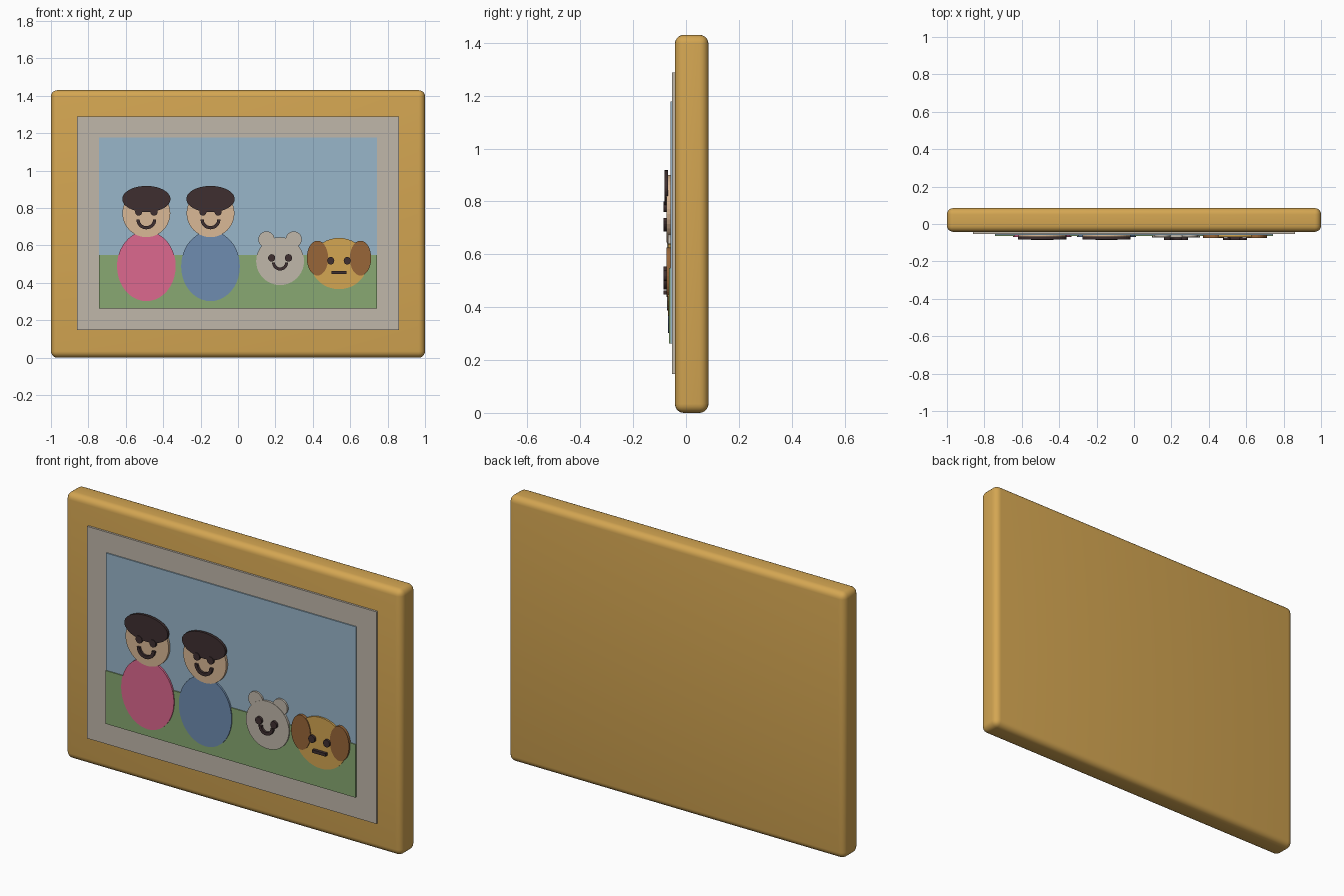
import bpy, bmesh
from math import sin, cos, pi

cube = bpy.data.objects.get("Cube")
if cube:
    bpy.data.objects.remove(cube, do_unlink=True)


def srgb(r, g, b):
    def lin(c):
        c /= 255
        return c / 12.92 if c < 0.04045 else ((c + 0.055) / 1.055) ** 2.4
    return (lin(r), lin(g), lin(b), 1)


def material(name, *rgb):
    m = bpy.data.materials.new(name)
    m.use_nodes = True
    m.diffuse_color = srgb(*rgb)
    m.node_tree.nodes["Principled BSDF"].inputs["Base Color"].default_value = srgb(*rgb)
    return m


gold = material("golden wood", 212, 166, 82)
mount = material("warm grey", 192, 183, 170)
sky_blue = material("sky blue", 152, 182, 202)
green = material("grass green", 136, 168, 114)
pink = material("pink", 220, 104, 143)
blue = material("denim blue", 110, 140, 176)
skin = material("skin", 218, 184, 150)
dark = material("dark brown", 62, 47, 48)
brown = material("ear brown", 152, 102, 56)


def plate(name, outline, back, front, mat):
    """Extrude an (x, z) outline between two depths."""
    bm = bmesh.new()
    face = bm.faces.new([bm.verts.new((x, front, z)) for x, z in outline])
    out = bmesh.ops.extrude_face_region(bm, geom=[face])
    for v in out["geom"]:
        if isinstance(v, bmesh.types.BMVert):
            v.co.y = back
    bmesh.ops.recalc_face_normals(bm, faces=bm.faces)
    mesh = bpy.data.meshes.new(name)
    bm.to_mesh(mesh)
    bm.free()
    mesh.materials.append(mat)
    ob = bpy.data.objects.new(name, mesh)
    bpy.context.collection.objects.link(ob)
    return ob


def panel(name, x0, x1, z0, z1, back, front, mat):
    return plate(name, [(x0, z0), (x1, z0), (x1, z1), (x0, z1)], back, front, mat)


def disc(name, x, z, rx, rz, back, front, mat, n=40):
    ring = [(x + rx * cos(2 * pi * i / n), z + rz * sin(2 * pi * i / n)) for i in range(n)]
    return plate(name, ring, back, front, mat)


def smile(name, x, z, r, width, drop):
    """Crescent band of constant width, hanging below z."""
    n = 14
    arc = [pi + pi * i / n for i in range(n + 1)]
    outer = [(x + r * cos(a), z + drop * sin(a)) for a in arc]
    inner = [(x + (r - width) * cos(a), z + (drop - width) * sin(a)) for a in reversed(arc)]
    return plate(name, outer + inner, -0.072, -0.085, dark)


def eyes(name, x, z, gap):
    for side, s in (("right", -1), ("left", 1)):
        disc(f"{name}_{side}_eye", x + s * gap, z, 0.019, 0.02, -0.072, -0.085, dark, 20)


# Frame with rounded edges
frame = panel("frame", -1, 1, 0, 1.43, 0.085, -0.042, gold)
bevel = frame.modifiers.new("rounded edges", "BEVEL")
bevel.width, bevel.segments = 0.034, 5
bpy.context.view_layer.objects.active = frame
frame.select_set(True)
bpy.ops.object.modifier_apply(modifier=bevel.name)
bpy.ops.object.shade_smooth_by_angle()

# Mount and landscape
panel("mount", -0.86, 0.86, 0.148, 1.288, -0.03, -0.053, mount)
panel("sky", -0.743, 0.743, 0.262, 1.178, -0.045, -0.059, sky_blue)
panel("grass", -0.743, 0.743, 0.262, 0.548, -0.045, -0.064, green)

# Two people
for name, x, shirt in (("first_person", -0.49, pink), ("second_person", -0.147, blue)):
    disc(name + "_body", x, 0.489, 0.157, 0.187, -0.055, -0.069, shirt)
    disc(name + "_head", x, 0.772, 0.128, 0.128, -0.058, -0.073, skin)
    disc(name + "_hair", x, 0.848, 0.129, 0.07, -0.068, -0.082, dark)
    eyes(name, x, 0.779, 0.041)
    smile(name + "_smile", x, 0.738, 0.053, 0.017, 0.052)

# Bear
for side, s in (("right", -1), ("left", 1)):
    disc(f"bear_{side}_ear", 0.225 + s * 0.073, 0.632, 0.043, 0.043, -0.055, -0.069, mount)
disc("bear_head", 0.225, 0.516, 0.128, 0.128, -0.055, -0.071, mount)
eyes("bear", 0.225, 0.533, 0.045)
smile("bear_smile", 0.225, 0.509, 0.043, 0.016, 0.043)

# Dog
disc("dog_head", 0.54, 0.503, 0.15, 0.137, -0.055, -0.069, gold)
for side, s in (("right", -1), ("left", 1)):
    disc(f"dog_{side}_ear", 0.54 + s * 0.115, 0.532, 0.057, 0.093, -0.058, -0.074, brown)
eyes("dog", 0.54, 0.518, 0.044)
panel("dog_mouth", 0.5, 0.58, 0.447, 0.463, -0.065, -0.085, dark)
